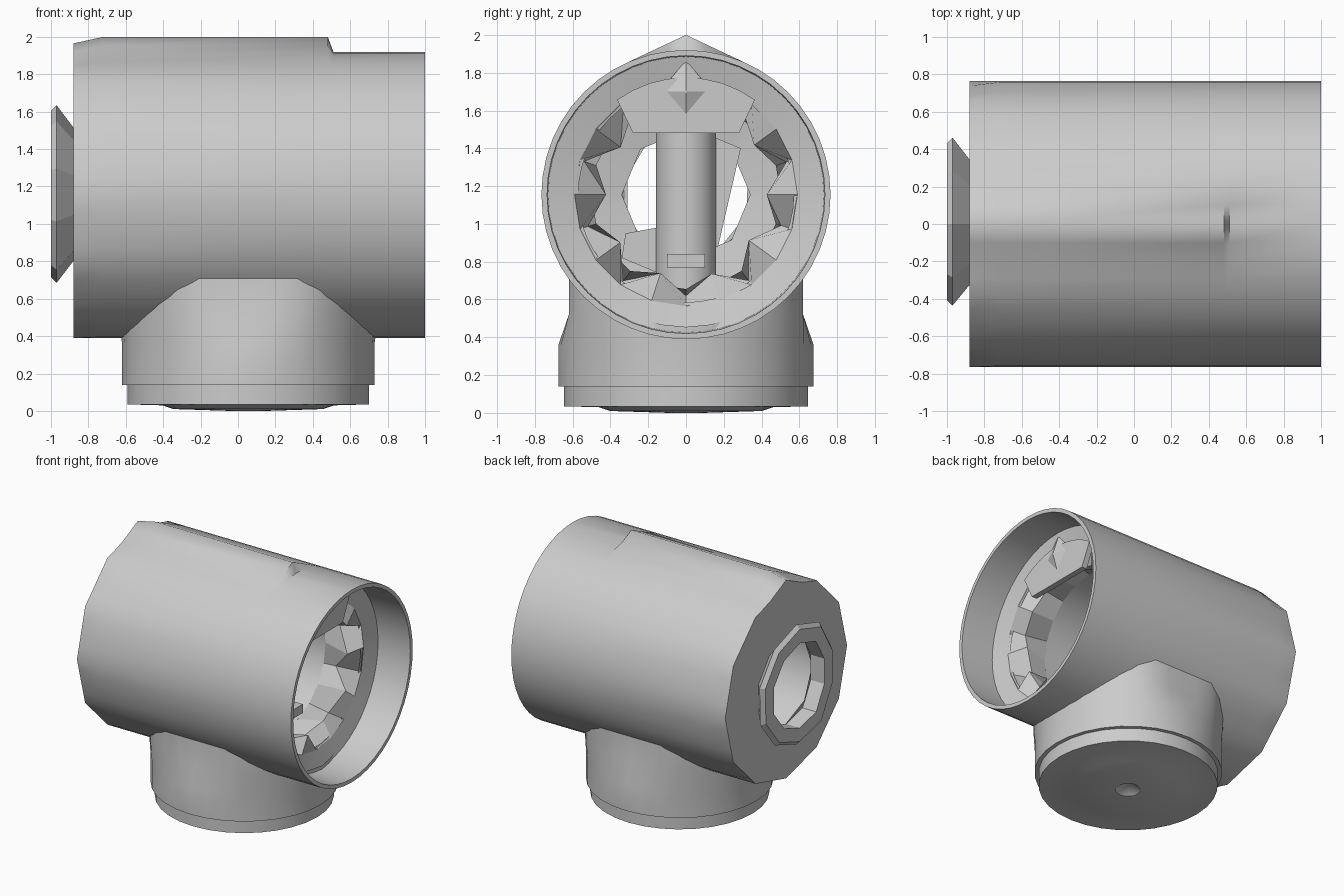
import bpy, bmesh, math, random
from math import sin, cos, pi, radians

random.seed(4)
if "Cube" in bpy.data.objects:
    bpy.data.objects.remove(bpy.data.objects["Cube"], do_unlink=True)

GREY = 0.6
mat = bpy.data.materials.new("plain grey")
mat.use_nodes = True
mat.diffuse_color = (GREY, GREY, GREY, 1)
mat.node_tree.nodes["Principled BSDF"].inputs["Base Color"].default_value = (GREY, GREY, GREY, 1)

AXIS = 1.155   # height of the horizontal tube's axis
R = 0.765      # tube radius
BASE_X = 0.055  # centre of the vertical branch


def loft(name, rings, smooth=30, cap=False, loop=False):
    """Skin a list of equal-length rings of points; smooth is an angle in degrees."""
    bm = bmesh.new()
    rows = [[bm.verts.new(p) for p in ring] for ring in rings]
    n = len(rows[0])
    pairs = list(zip(rows, rows[1:])) + ([(rows[-1], rows[0])] if loop else [])
    for a, b in pairs:
        for i in range(n):
            j = (i + 1) % n
            bm.faces.new((a[i], a[j], b[j], b[i]))
    if cap:
        bm.faces.new(rows[0])
        bm.faces.new(rows[-1])
    bmesh.ops.remove_doubles(bm, verts=bm.verts, dist=0.0005)
    bmesh.ops.recalc_face_normals(bm, faces=bm.faces)
    mesh = bpy.data.meshes.new(name)
    bm.to_mesh(mesh)
    bm.free()
    mesh.materials.append(mat)
    obj = bpy.data.objects.new(name, mesh)
    bpy.context.collection.objects.link(obj)
    if smooth:
        bpy.ops.object.select_all(action="DESELECT")
        obj.select_set(True)
        bpy.context.view_layer.objects.active = obj
        bpy.ops.object.shade_smooth_by_angle(angle=radians(smooth))


def plate(name, outline, x0, x1):
    """Extrude a (y, z) outline along x."""
    loft(name, [[(x, y, z) for y, z in outline] for x in (x0, x1)], smooth=0, cap=True)


def tube_ring(x, r, n=48, ridge=0, sides=0):
    """Ring around the x axis, optionally peaked on top or reduced to few sides."""
    pts = []
    for i in range(n):
        a = 2 * pi * i / n
        rad = r
        if sides:
            step = 2 * pi / sides
            rad *= cos(step / 2) / cos(a % step - step / 2)
        y, z = rad * sin(a), AXIS + rad * cos(a)
        if ridge and z > AXIS and abs(y) < 0.31:
            z = max(z, ridge - 0.47 * abs(y))
        pts.append((x, y, z))
    return pts


def flat_ring(z, r, n=32):
    """Ring around the vertical branch."""
    return [(BASE_X + r * cos(2 * pi * i / n), r * sin(2 * pi * i / n), z) for i in range(n)]


def branch_ring(limit, drop):
    """Branch ring with flattened sides, its edge following the tube."""
    pts = []
    for x, y, _ in flat_ring(0, 0.685):
        y = max(-0.62, min(0.62, y))
        z = AXIS - math.sqrt(0.7 ** 2 - y * y) - drop
        pts.append((x, y, min(limit, z)))
    return pts


# Main tube: faceted back end, peaked body, plain open sleeve with a deep inner step
loft("main_tube", [
    tube_ring(-0.88, 0.34, sides=8),
    tube_ring(-0.88, R, ridge=1.965, sides=12),
    tube_ring(-0.72, R, ridge=2.0),
    tube_ring(0.48, R, ridge=2.0),
    tube_ring(0.51, R),
    tube_ring(1.0, R),
    tube_ring(1.0, 0.735),
    tube_ring(0.72, 0.73),
    tube_ring(0.68, 0.57)], smooth=55)

# Inner lining down to the back hole
loft("inner_lining", [
    tube_ring(0.42, 0.5), tube_ring(-0.84, 0.5), tube_ring(-0.87, 0.34, sides=8)])

# Jagged collar inside the mouth
N = 20
jagged = []
for i in range(N):
    a = 2 * pi * i / N
    r, x = (0.43, 0.69) if i % 2 else (0.55, 0.55)
    r += random.uniform(-0.03, 0.02)
    x += random.uniform(-0.05, 0.03)
    jagged.append((x, r * sin(a), AXIS + r * cos(a)))
loft("jagged_collar", [tube_ring(0.69, 0.59, N), jagged, tube_ring(0.42, 0.5, N)], smooth=0)

# Flat web across the top of the collar, with a shallow diamond stud
arc = [radians(36 - 72 * i / 8) for i in range(9)]
web = [(0.62 * sin(a), AXIS + 0.62 * cos(a)) for a in arc] + [(-0.28, 1.48), (0.28, 1.48)]
plate("collar_web", web, 0.68, 0.725)
diamond = [(0, 0.165), (0.14, 0), (0, -0.165), (-0.14, 0)]
loft("diamond_stud", [[(x, y * k, 1.7 + z * k) for y, z in diamond]
                      for x, k in ((0.71, 1), (0.76, 0.05))], smooth=0, cap=True)

# Column, block and braces standing inside the tube
loft("inner_column", [[(0.16 * cos(k * pi / 12), 0.16 * sin(k * pi / 12), z) for k in range(24)]
                      for z in (0.6, 1.48)])
plate("inner_block", [(-0.1, 0.77), (0.1, 0.77), (0.1, 0.84), (-0.1, 0.84)], 0.2, 0.5)
plate("right_brace", [(0.1, 1.48), (0.29, 1.4), (0.17, 0.88), (0.1, 0.85)], -0.03, 0.0)
plate("left_sill", [(-0.1, 0.99), (-0.32, 0.95), (-0.34, 0.82), (-0.1, 0.72)], -0.03, 0.0)

# Rough flared ring around the back hole
M = 10
shape = [random.uniform(0.95, 1.05) for _ in range(M)]


def rough_ring(x, r):
    return [(x, r * s * sin(2 * pi * i / M), AXIS + r * s * cos(2 * pi * i / M))
            for i, s in enumerate(shape)]


loft("back_ring", [rough_ring(-0.88, 0.36), rough_ring(-0.97, 0.48), rough_ring(-1.0, 0.45),
                   rough_ring(-1.0, 0.34), rough_ring(-0.88, 0.34)], smooth=0, loop=True)

# Vertical branch and its closed foot
loft("branch", [flat_ring(0.14, 0.645), flat_ring(0.14, 0.675), flat_ring(0.36, 0.675),
                branch_ring(0.52, 0.02), branch_ring(0.9, 0)])
loft("branch_foot", [flat_ring(0.15, 0.645), flat_ring(0.035, 0.645), flat_ring(0.03, 0.46),
                     flat_ring(0.01, 0.4), flat_ring(0.0, 0.09), flat_ring(0.06, 0.0)])
